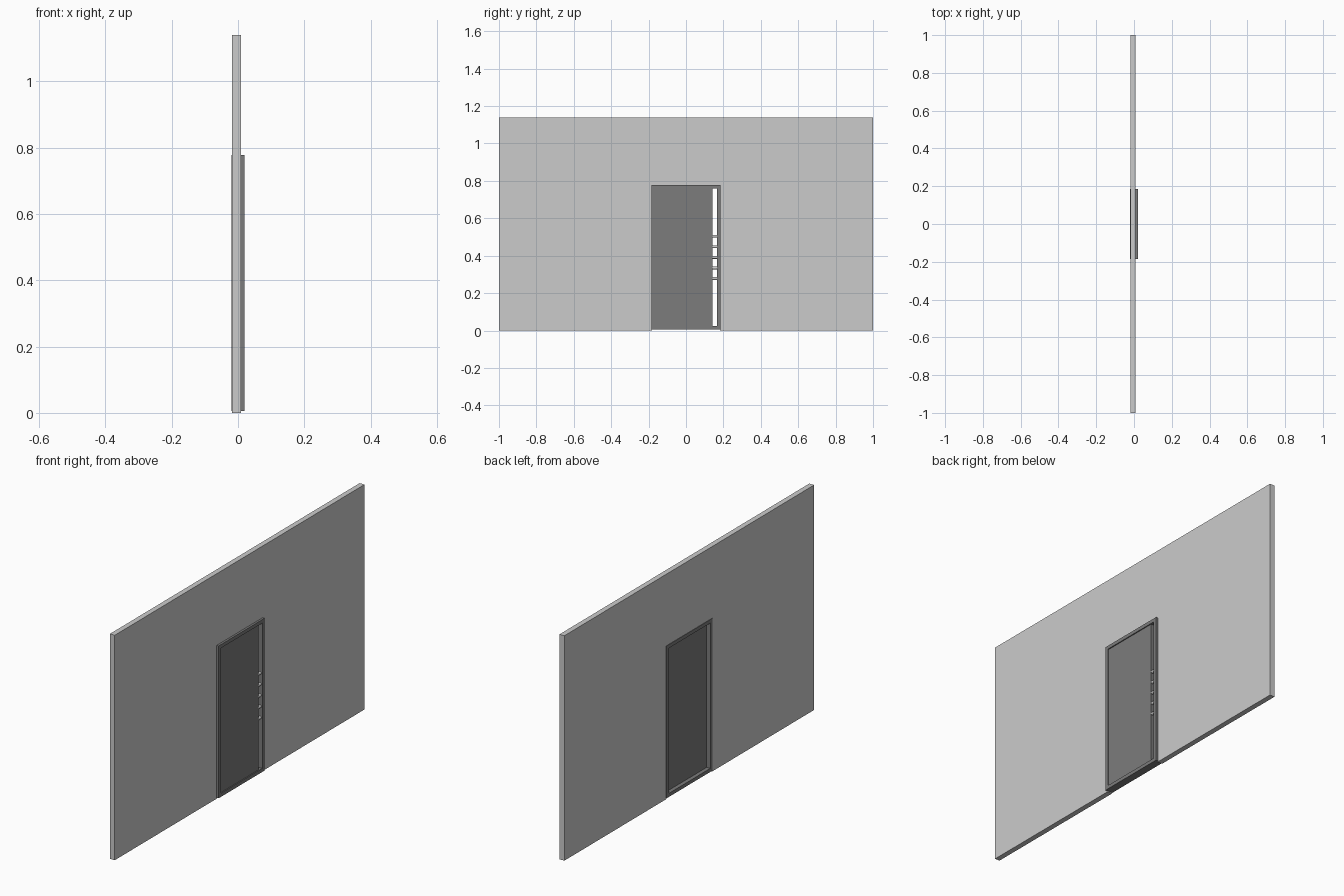
import bpy, bmesh, math
from mathutils import Matrix, Vector

if "Cube" in bpy.data.objects:
    bpy.data.objects.remove(bpy.data.objects["Cube"])

GREY = bpy.data.materials.new("dark_metal")
GREY.diffuse_color = (0.2, 0.2, 0.2, 1)
GREY.use_nodes = True
GREY.node_tree.nodes["Principled BSDF"].inputs["Base Color"].default_value = GREY.diffuse_color


def finish(name, bm, mat=None):
    bmesh.ops.recalc_face_normals(bm, faces=bm.faces)
    me = bpy.data.meshes.new(name)
    bm.to_mesh(me)
    bm.free()
    ob = bpy.data.objects.new(name, me)
    bpy.context.collection.objects.link(ob)
    if mat:
        me.materials.append(mat)
    return ob


def box(name, x, y, z, mat=None):
    bm = bmesh.new()
    bmesh.ops.create_cube(bm, size=1)
    for v in bm.verts:
        v.co = Vector([(r[0] + r[1]) / 2 + c * (r[1] - r[0]) for c, r in zip(v.co, (x, y, z))])
    return finish(name, bm, mat)


def extruded(name, pts, x0, x1, mat=None):
    """Extrude a y/z outline along x."""
    bm = bmesh.new()
    face = bm.faces.new([bm.verts.new((x0, y, z)) for y, z in pts])
    res = bmesh.ops.extrude_face_region(bm, geom=[face])
    verts = [g for g in res["geom"] if isinstance(g, bmesh.types.BMVert)]
    bmesh.ops.translate(bm, verts=verts, vec=(x1 - x0, 0, 0))
    return finish(name, bm, mat)


def ring(name, w, z0, z1, t, x0, x1, mat=None):
    """Closed rectangular frame with mitred corners."""
    bm = bmesh.new()
    loops = []
    for x, d in ((x0, 0), (x1, 0), (x1, t), (x0, t)):
        loops.append([bm.verts.new((x, y, z)) for y, z in (
            (-w + d, z0 + d), (w - d, z0 + d), (w - d, z1 - d), (-w + d, z1 - d))])
    for a in range(4):
        for i in range(4):
            p, q = loops[a], loops[(a + 1) % 4]
            j = (i + 1) % 4
            bm.faces.new((p[i], p[j], q[j], q[i]))
    return finish(name, bm, mat)


# Wall with the doorway cut out down to the floor
W, TOP = 0.182, 0.774
extruded("wall", [(-1, 0), (-W, 0), (-W, TOP), (W, TOP), (W, 0), (1, 0), (1, 1.14), (-1, 1.14)],
         -0.018, 0.009)

# Door frame standing slightly proud of both wall faces
ring("door_frame", 0.184, 0.005, 0.777, 0.018, -0.02, 0.02, GREY)

# Sliding door leaf, left slightly open
box("door_leaf", (0.0, 0.015), (-0.17, 0.142), (0.018, 0.765), GREY)

# Row of locking bolts bridging the gap
for i in range(5):
    bm = bmesh.new()
    bmesh.ops.create_cone(bm, cap_ends=True, segments=16, radius1=0.0075, radius2=0.0075, depth=0.04,
                          matrix=Matrix.Translation((0.0075, 0.151, 0.278 + 0.0565 * i))
                          @ Matrix.Rotation(math.pi / 2, 4, 'X'))
    for f in bm.faces:
        f.smooth = len(f.verts) == 4
    for e in bm.edges:
        e.smooth = all(len(f.verts) == 4 for f in e.link_faces)
    finish(f"locking_bolt_{i + 1}", bm)
